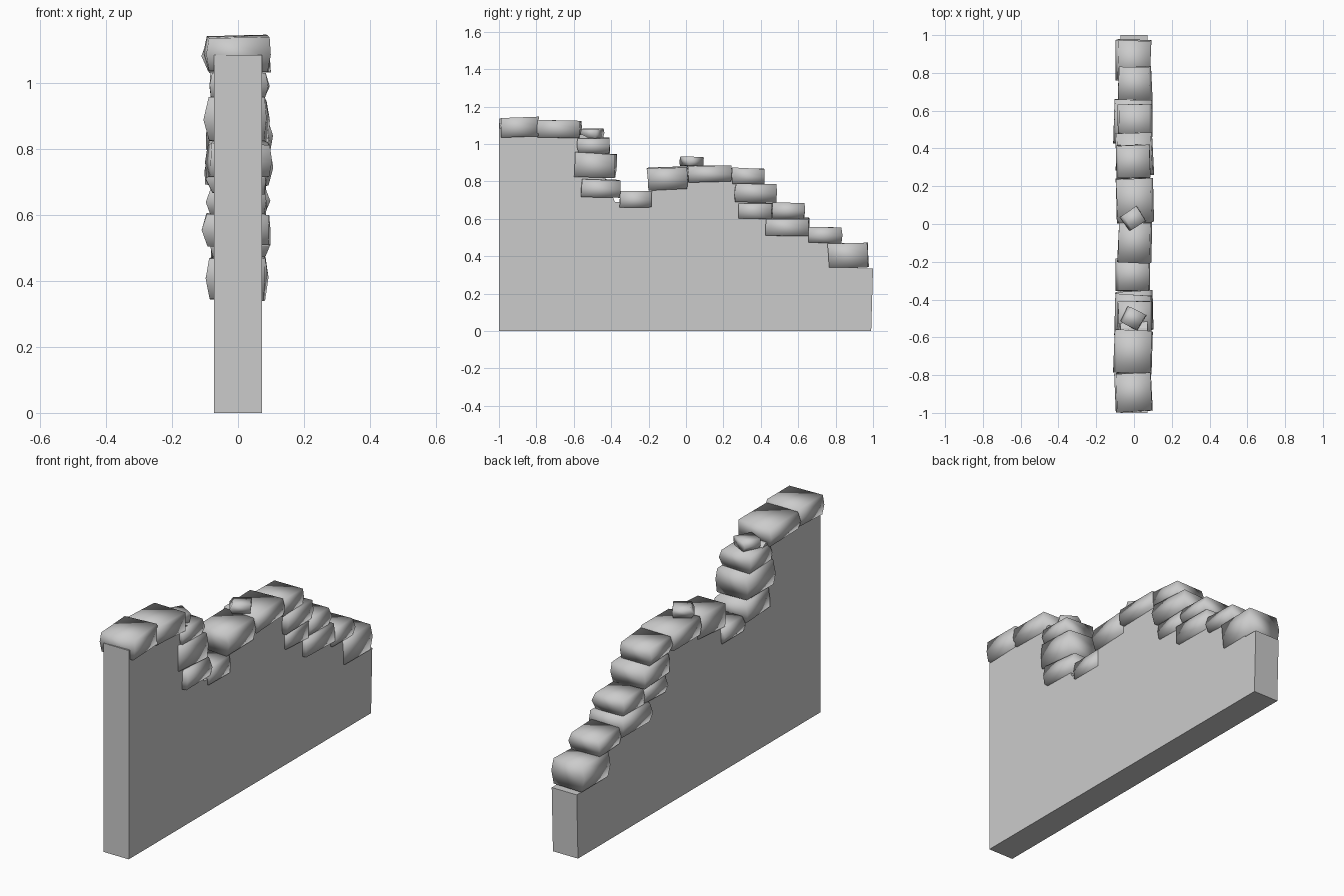
import bpy, bmesh, random
from math import radians
from mathutils import Matrix, Vector

random.seed(4)


def finish(bm, name, smooth=False):
    bmesh.ops.recalc_face_normals(bm, faces=bm.faces)
    mesh = bpy.data.meshes.new(name)
    bm.to_mesh(mesh)
    bm.free()
    for p in mesh.polygons:
        p.use_smooth = smooth
    ob = bpy.data.objects.new(name, mesh)
    bpy.context.collection.objects.link(ob)
    return ob


# Wall core: broken stepped profile in y-z, extruded across x
profile = [(-1, 0), (0.99, 0), (1, 0.335), (0.92, 0.335), (0.92, 0.36),
           (0.79, 0.38), (0.78, 0.50), (0.62, 0.52), (0.60, 0.62), (0.44, 0.63),
           (0.42, 0.72), (0.37, 0.82), (0.22, 0.82), (0.0, 0.82),
           (-0.17, 0.80), (-0.20, 0.69), (-0.38, 0.69), (-0.40, 0.74),
           (-0.43, 0.76), (-0.43, 0.98), (-0.55, 1.05), (-1, 1.085)]
bm = bmesh.new()
face = bm.faces.new([bm.verts.new((-0.072, y, z)) for y, z in profile])
ext = bmesh.ops.extrude_face_region(bm, geom=[face])
bmesh.ops.translate(bm, vec=(0.144, 0, 0),
                    verts=[v for v in ext["geom"] if isinstance(v, bmesh.types.BMVert)])
finish(bm, "wall_core")


# Rough stone: box with a middle ring pushed out, softly shaded
def stone(name, y0, y1, z0, z1, half, turn=0, tilt=0, side=-1):
    size = Vector((2 * half, y1 - y0, z1 - z0))
    bm = bmesh.new()
    bmesh.ops.create_cube(bm, size=1)
    bmesh.ops.bisect_plane(bm, geom=bm.verts[:] + bm.edges[:] + bm.faces[:],
                           plane_co=(0, 0, 0), plane_no=(0, 0, 1))
    for v in bm.verts:
        middle = abs(v.co.z) < 0.1
        s = v.co.x > 0
        v.co = Vector(v.co[i] * size[i] for i in range(3))
        if middle:
            push = 0.014 if s == (side > 0) else 0.004
            v.co.x += push if s else -push
            v.co.y *= 1.02
        v.co += Vector(random.uniform(-0.004, 0.004) for _ in range(3))
    rot = Matrix.Rotation(radians(turn), 4, 'Z') @ Matrix.Rotation(radians(tilt), 4, 'X')
    bm.transform(Matrix.Translation((0, (y0 + y1) / 2, (z0 + z1) / 2)) @ rot)
    return finish(bm, name, True)


# Coping stones: y range, z range, half width, turn, tilt, bulging side
stones = [
    (-0.99, -0.79, 1.04, 1.14, 0.089, 2, 2, -1),
    (-0.79, -0.565, 1.035, 1.128, 0.092, -2, -1, -1),
    (-0.58, -0.41, 0.95, 1.033, 0.08, 1, 0, 1),
    (-0.592, -0.378, 0.825, 0.95, 0.085, -2, -2, -1),
    (-0.565, -0.36, 0.715, 0.812, 0.088, 3, -2, 1),
    (-0.355, -0.185, 0.665, 0.748, 0.08, 0, 0, -1),
    (-0.203, 0.008, 0.757, 0.875, 0.08, -2, 2, 1),
    (0.01, 0.24, 0.795, 0.885, 0.092, 2, 1, 1),
    (0.245, 0.418, 0.785, 0.87, 0.081, 2, -1, -1),
    (0.26, 0.482, 0.69, 0.785, 0.09, 3, -1, 1),
    (0.285, 0.46, 0.60, 0.684, 0.081, -1, 0, -1),
    (0.46, 0.63, 0.60, 0.684, 0.081, 1, 0, 1),
    (0.43, 0.655, 0.507, 0.603, 0.094, -1, 0, -1),
    (0.655, 0.83, 0.472, 0.553, 0.08, 1, -1, 1),
    (0.762, 0.972, 0.343, 0.467, 0.083, -1, 1, -1),
]
for i, s in enumerate(stones):
    stone(f"coping_stone_{i + 1}", *s)

# Small loose stones on top
stone("loose_stone_1", -0.547, -0.458, 1.032, 1.083, 0.043, -28, -1)
stone("loose_stone_2", -0.013, 0.077, 0.883, 0.933, 0.043, 33, 0)
